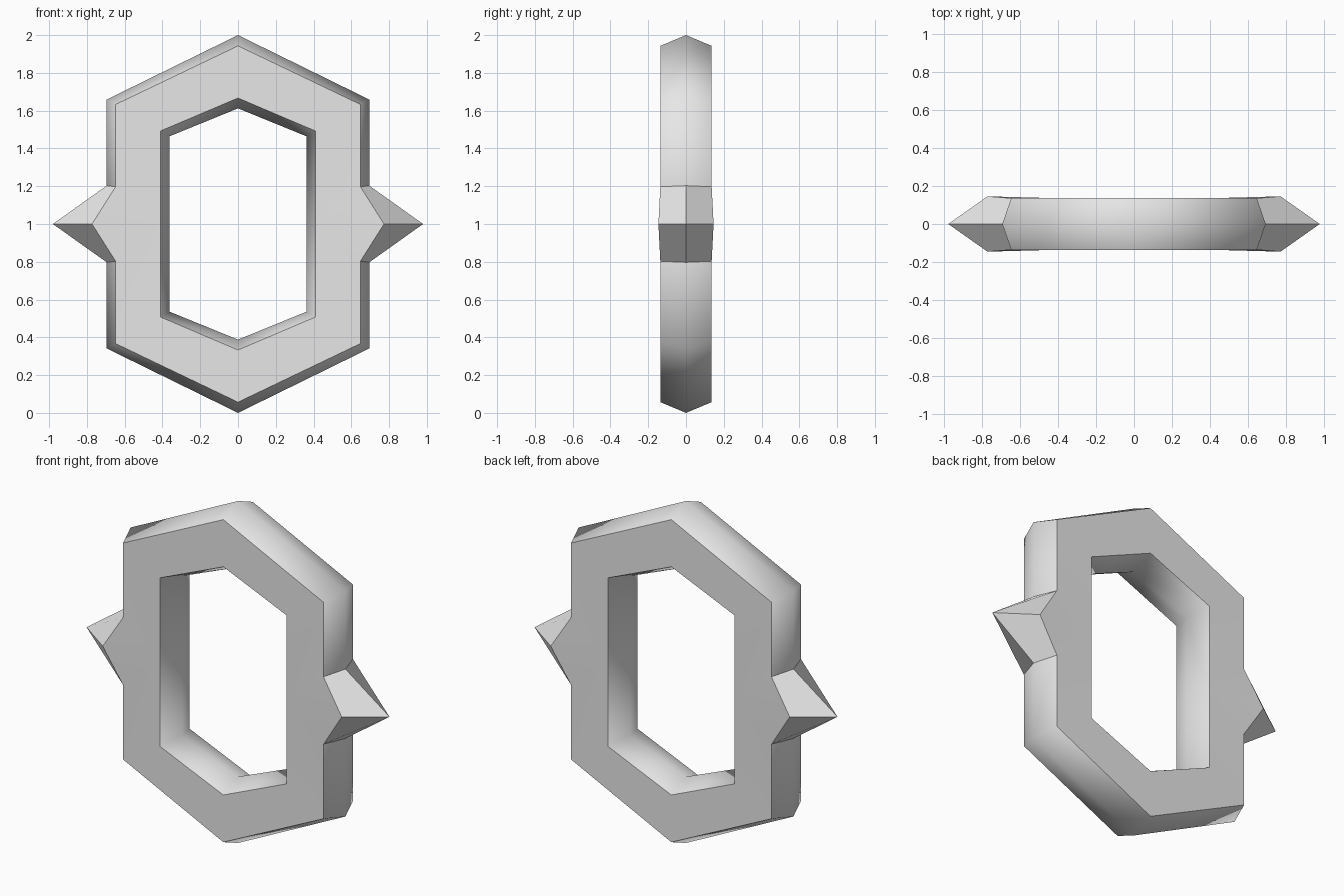
import bpy
import bmesh

cube = bpy.data.objects.get("Cube")
if cube:
    bpy.data.objects.remove(cube, do_unlink=True)

# Single grey material
grey = bpy.data.materials.new("light_grey")
grey.use_nodes = True
colour = (0.8, 0.8, 0.8, 1.0)
grey.diffuse_color = colour
grey.node_tree.nodes["Principled BSDF"].inputs["Base Color"].default_value = colour

# One eighth of the ring (right, front, upper), around its centre
DEPTH = 0.136
points = {
    # front plate, outer outline
    "out_top": (0, -DEPTH, 0.943), "out_corner": (0.648, -DEPTH, 0.633),
    "out_base": (0.648, -DEPTH, 0.197),
    # front plate, inner outline
    "in_top": (0, -DEPTH, 0.667), "in_corner": (0.409, -DEPTH, 0.493),
    "in_side": (0.409, -DEPTH, 0),
    # outer ridge at mid depth
    "rim_top": (0, 0, 1), "rim_corner": (0.695, 0, 0.659), "rim_base": (0.695, 0, 0.203),
    # inner ridge at mid depth
    "hole_top": (0, 0, 0.612), "hole_corner": (0.363, 0, 0.464), "hole_side": (0.363, 0, 0),
    # side spike
    "spike_mid": (0.773, -0.146, 0), "spike_tip": (0.98, 0, 0),
}
PLATE, OUTER, INNER, SPIKE = range(4)
faces = [
    (PLATE, "out_top in_top in_corner out_corner"),
    (PLATE, "out_corner in_corner in_side out_base"),
    (PLATE, "out_base in_side spike_mid"),
    (OUTER, "out_top out_corner rim_corner rim_top"),
    (OUTER, "out_corner out_base rim_base rim_corner"),
    (INNER, "in_corner in_top hole_top hole_corner"),
    (INNER, "in_side in_corner hole_corner hole_side"),
    (SPIKE, "out_base spike_mid spike_tip rim_base"),
]

bm = bmesh.new()
verts = {name: bm.verts.new(co) for name, co in points.items()}
group = {}
for kind, names in faces:
    face = bm.faces.new([verts[n] for n in names.split()])
    face.smooth = kind != SPIKE
    group[face] = kind

# Creases between the plate, the rims and the spike; the rims stay smooth
for edge in bm.edges:
    kinds = {group[f] for f in edge.link_faces}
    edge.smooth = len(kinds) == 1 and SPIKE not in kinds

mesh = bpy.data.meshes.new("spiked_ring")
bm.to_mesh(mesh)
bm.free()
mesh.materials.append(grey)

# Mirror the eighth into the whole ring
ring = bpy.data.objects.new("spiked_ring", mesh)
bpy.context.collection.objects.link(ring)
ring.location.z = 1
mirror = ring.modifiers.new("mirror_all", 'MIRROR')
mirror.use_axis = (True, True, True)
mirror.use_clip = True
mirror.merge_threshold = 0.001
